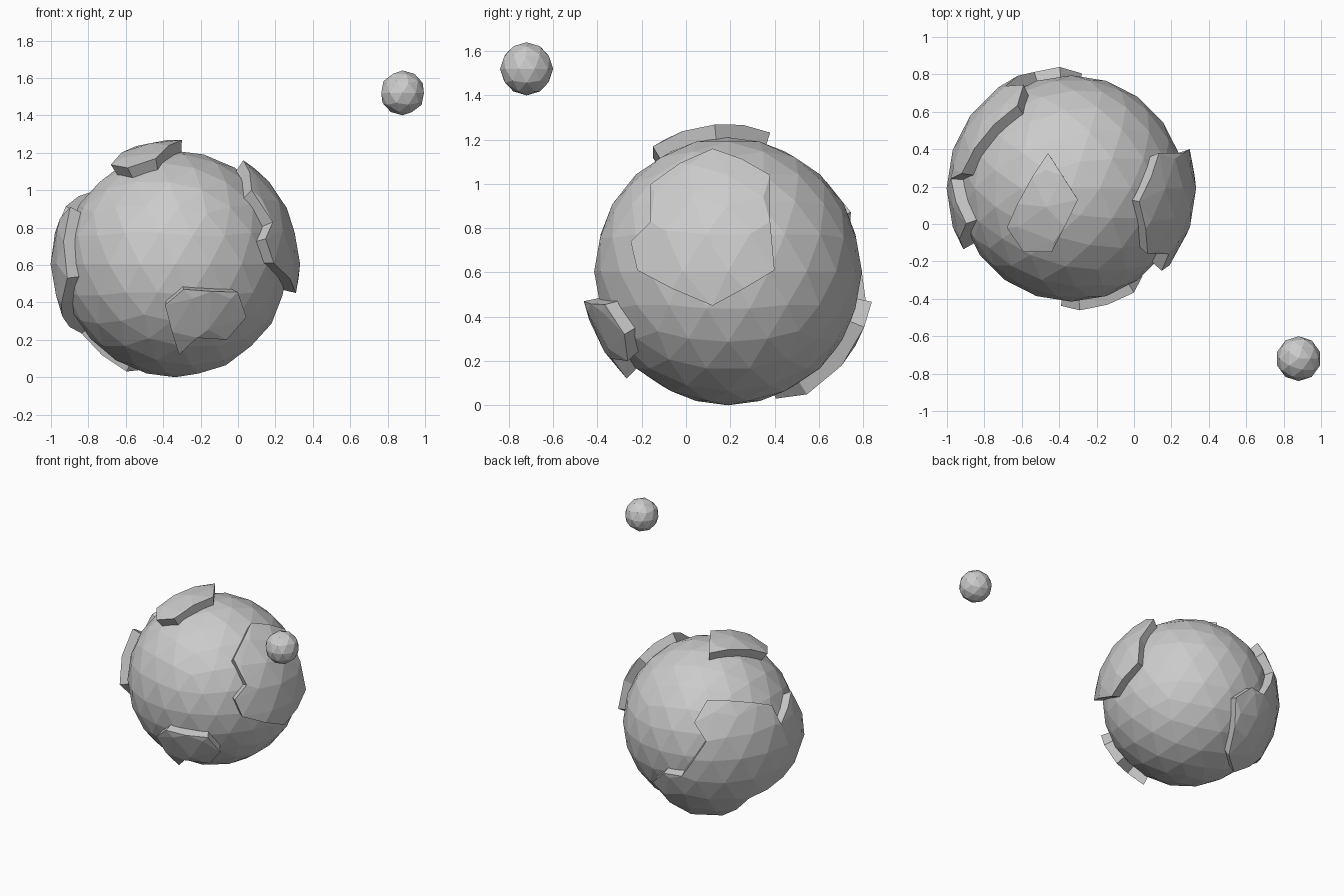
import bpy, bmesh, math
from mathutils import Vector
from mathutils.geometry import delaunay_2d_cdt

if "Cube" in bpy.data.objects:
    bpy.data.objects.remove(bpy.data.objects["Cube"])

CENTRE = Vector((-0.335, 0.19, 0.605))
SEA, LAND, ROOT = 0.605, 0.667, 0.56


def ball(name, centre, radius, subdivisions):
    bpy.ops.mesh.primitive_ico_sphere_add(subdivisions=subdivisions, radius=radius, location=centre)
    ob = bpy.context.object
    ob.name = name
    return ob


def lift(axis, sign, pts):
    """Raise outline points read from one view onto the land sphere (directions)."""
    out = []
    others = [i for i in range(3) if i != axis]
    for p in pts:
        d = Vector((0, 0, 0))
        for i, v in zip(others, p):
            d[i] = v - CENTRE[i]
        d[axis] = sign * math.sqrt(max(LAND ** 2 - d.length_squared, 0))
        out.append(d.normalized())
    return out


def continent(name, dirs, sphere):
    """Raised plate on the globe: outline filled with spherical facets and side walls."""
    n = sum(dirs, Vector()).normalized()
    u = n.orthogonal().normalized()
    v = n.cross(u)

    def flat(d):
        return Vector((d.dot(u), d.dot(v))) / d.dot(n)

    # outline split into short arcs
    ring = []
    for a, b in zip(dirs, dirs[1:] + dirs[:1]):
        k = max(1, round(a.angle(b) / 0.26))
        ring += [flat(a.lerp(b, i / k).normalized()) for i in range(k)]
    m = len(ring)
    # globe vertices give the inner facets
    inner = [p.co.normalized() for p in sphere.data.vertices]
    inner = [flat(d) for d in inner if d.dot(n) > 0.3]
    inner = [p for p in inner if min((p - q).length for q in ring) > 0.07]
    edges = [(i, (i + 1) % m) for i in range(m)]
    pts, _, faces, *_ = delaunay_2d_cdt(ring + inner, edges, [list(range(m))], 1, 1e-5)

    bm = bmesh.new()
    used = sorted({i for f in faces for i in f})
    unit = {i: (n + u * pts[i].x + v * pts[i].y).normalized() for i in used}
    top = {i: bm.verts.new(CENTRE + unit[i] * LAND) for i in used}
    low = {i: bm.verts.new(CENTRE + unit[i] * ROOT) for i in used}
    for f in faces:
        bm.faces.new([top[i] for i in f])
        bm.faces.new([low[i] for i in reversed(f)])
    rim = {(f[i - 1], f[i]) for f in faces for i in range(len(f))}
    for a, b in rim:
        if (b, a) not in rim:
            bm.faces.new((top[b], top[a], low[a], low[b]))
    bmesh.ops.recalc_face_normals(bm, faces=bm.faces)
    me = bpy.data.meshes.new(name)
    bm.to_mesh(me)
    bm.free()
    bpy.context.collection.objects.link(bpy.data.objects.new(name, me))


# globe and its moon
globe = ball("globe", CENTRE, SEA, 4 - 1)
ball("moon", (0.88, -0.72, 1.52), 0.12, 2)

# polar plate, outlined from the top (x, y)
continent("polar_continent", lift(2, 1, [
    (-.46, .38), (-.30, .13), (-.44, -.15), (-.59, -.15), (-.68, -.02)]), globe)

# front plate, outlined from the front (x, z)
continent("front_continent", lift(1, -1, [
    (-.39, .385), (-.29, .47), (0, .455), (.045, .32),
    (-.06, .20), (-.22, .21), (-.315, .12)]), globe)

# right plate, outlined from the right (y, z)
continent("right_continent", lift(0, 1, [
    (.12, 1.16), (.38, 1.04), (.38, .83), (.40, .61), (.12, .45),
    (-.22, .61), (-.25, .74), (-.16, .83), (-.16, 1.0)]), globe)

# large plate wrapping the left and back (x, y, z)
big = [(-.622, .632, 1.009), (-.59, .744, .872), (-.687, .736, .749), (-.533, .81, .471),
       (-.397, .837, .468), (-.279, .802, .354), (-.428, .546, .051), (-.595, .405, .032),
       (-.835, .425, .235), (-.943, .03, .39), (-.91, -.134, .53), (-.895, .003, .91),
       (-.977, .242, .77), (-.92, .27, .913)]
continent("back_left_continent", [(Vector(p) - CENTRE).normalized() for p in big], globe)
